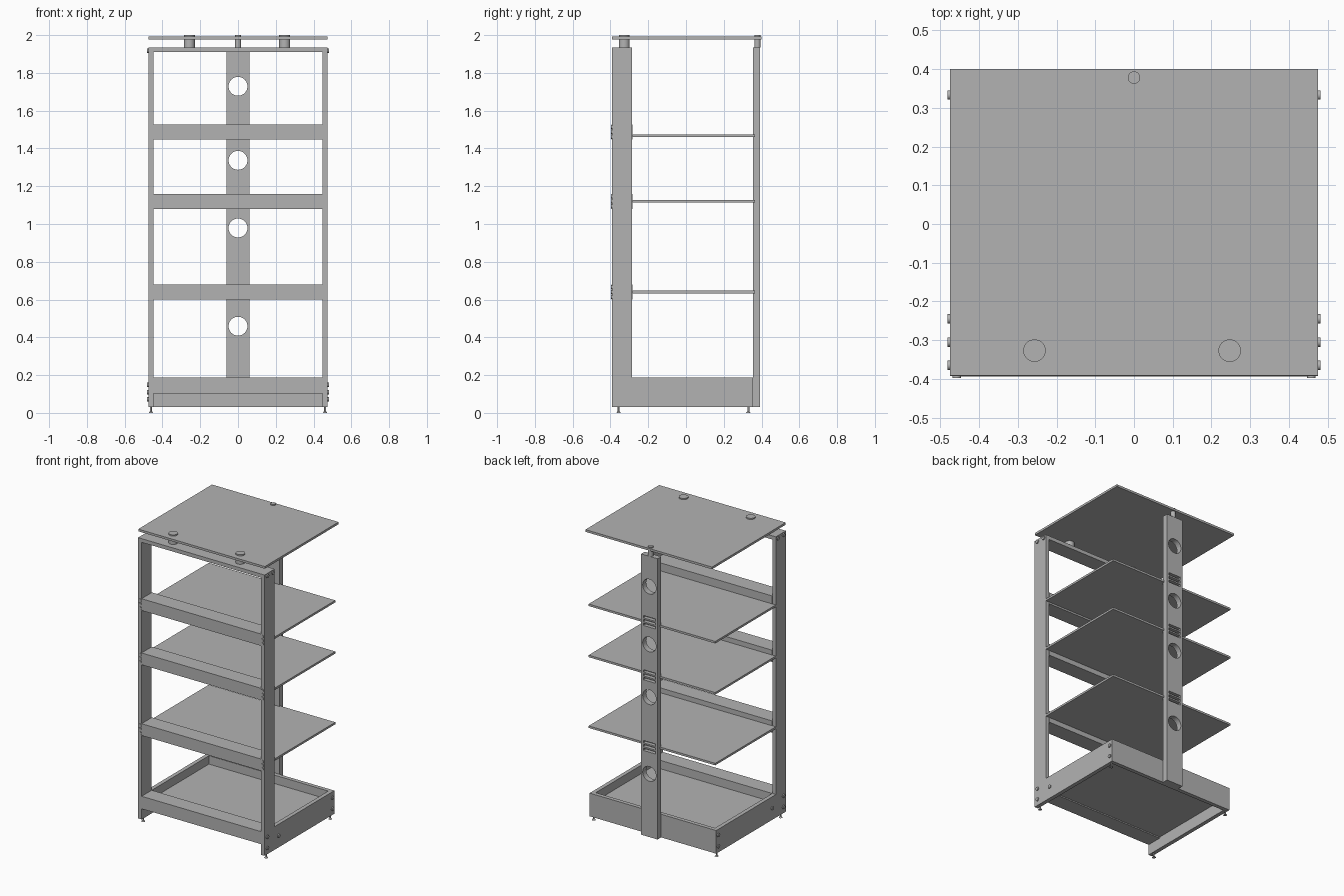
import bpy, bmesh
from mathutils import Matrix, Vector

cube = bpy.data.objects.get("Cube")
if cube:
    bpy.data.objects.remove(cube, do_unlink=True)

grey = bpy.data.materials.new("neutral_grey")
grey.use_nodes = True
colour = (0.45, 0.45, 0.45, 1)
grey.diffuse_color = colour
grey.node_tree.nodes["Principled BSDF"].inputs["Base Color"].default_value = colour


def finish(name, bm, smooth=False):
    bmesh.ops.recalc_face_normals(bm, faces=bm.faces)
    mesh = bpy.data.meshes.new(name)
    bm.to_mesh(mesh)
    bm.free()
    mesh.materials.append(grey)
    obj = bpy.data.objects.new(name, mesh)
    bpy.context.collection.objects.link(obj)
    if smooth:
        bpy.ops.object.select_all(action='DESELECT')
        obj.select_set(True)
        bpy.context.view_layer.objects.active = obj
        bpy.ops.object.shade_smooth_by_angle()
    return obj


def add_box(bm, x, y, z):
    """Box from (min, max) pairs."""
    lo, hi = Vector((x[0], y[0], z[0])), Vector((x[1], y[1], z[1]))
    bmesh.ops.create_cube(bm, size=1, matrix=Matrix.Translation((lo + hi) / 2)
                          @ Matrix.Diagonal((hi - lo).to_4d()))


def box(name, x, y, z):
    bm = bmesh.new()
    add_box(bm, x, y, z)
    return finish(name, bm)


def add_rod(bm, start, end, r1, r2=None, sides=24):
    a, b = Vector(start), Vector(end)
    turn = (b - a).to_track_quat('Z', 'Y').to_matrix().to_4x4()
    bmesh.ops.create_cone(bm, cap_ends=True, segments=sides, radius1=r1,
                          radius2=r1 if r2 is None else r2, depth=(b - a).length,
                          matrix=Matrix.Translation((a + b) / 2) @ turn)


HALF, INNER = 0.475, 0.448          # outer and inner half width
FRONT, POST_BACK = -0.393, -0.285   # depth of the front frame
BASE_BACK, COL_BACK = 0.355, 0.393
BOTTOM, BASE_TOP, FRAME_TOP = 0.03, 0.187, 1.935
LEVELS = {"upper": (1.488, 1.467), "middle": (1.12, 1.12), "lower": (0.64, 0.64)}

# L-shaped side panels: upright and base side in one piece
for side, s in (("left", 1), ("right", -1)):
    bm = bmesh.new()
    outline = [(FRONT, BOTTOM), (BASE_BACK, BOTTOM), (BASE_BACK, BASE_TOP),
               (POST_BACK, BASE_TOP), (POST_BACK, FRAME_TOP), (FRONT, FRAME_TOP)]
    face = bm.faces.new([bm.verts.new((s * INNER, y, z)) for y, z in outline])
    ext = bmesh.ops.extrude_face_region(bm, geom=[face])
    moved = [v for v in ext["geom"] if isinstance(v, bmesh.types.BMVert)]
    bmesh.ops.translate(bm, verts=moved, vec=(s * (HALF - INNER), 0, 0))
    finish(side + "_side_panel", bm)

# Base and frame crosspieces
width = (-INNER, INNER)
box("top_rail", width, (FRONT, POST_BACK), (FRAME_TOP - 0.025, FRAME_TOP))
box("base_front_rail", width, (FRONT, POST_BACK), (0.102, BASE_TOP))
box("base_back_rail", width, (BASE_BACK - 0.027, BASE_BACK), (BOTTOM, BASE_TOP))
box("base_floor", width, (POST_BACK, BASE_BACK - 0.027), (0.11, 0.13))

# Shelves with their front rails
for level, (rail_z, shelf_z) in LEVELS.items():
    box(level + "_shelf_rail", width, (FRONT - 0.001, POST_BACK + 0.002),
        (rail_z - 0.04, rail_z + 0.04))
    box(level + "_shelf", (-HALF, HALF), (POST_BACK + 0.001, 0.365),
        (shelf_z - 0.007, shelf_z + 0.007))

# Rear column with round cable holes and vent slots
column = box("rear_column", (-0.062, 0.062), (BASE_BACK, COL_BACK), (BOTTOM, FRAME_TOP))
bm = bmesh.new()
for z in (1.729, 1.337, 0.979, 0.459):
    add_rod(bm, (0, 0.3, z), (0, 0.5, z), 0.05, sides=40)
for rail_z, _ in LEVELS.values():
    for step in (-1, 0, 1):
        z = rail_z + step * 0.026
        add_box(bm, (-0.045, 0.045), (0.368, 0.5), (z - 0.008, z + 0.008))
cutter = finish("column_cutter", bm)
cutter.hide_render = True
mod = column.modifiers.new("holes", 'BOOLEAN')
mod.object = cutter
mod.solver = 'EXACT'
bpy.context.view_layer.objects.active = column
bpy.ops.object.modifier_apply(modifier=mod.name)
bpy.data.objects.remove(cutter, do_unlink=True)

# Top plate on three standoffs
box("top_plate", (-HALF, HALF), (FRONT + 0.002, 0.4), (1.977, 1.992))
for name, x, y, r in (("right_front_standoff", -0.257, -0.327, 0.029),
                      ("left_front_standoff", 0.247, -0.327, 0.029),
                      ("rear_standoff", 0, 0.378, 0.016)):
    bm = bmesh.new()
    add_rod(bm, (x, y, FRAME_TOP), (x, y, 2), r, sides=40)
    finish(name, bm, True)

# Bolts on the outer sides and on the front of the uprights
side_bolts = [(-0.365, 1.918), (-0.305, 1.918), (-0.365, 0.148), (-0.365, 0.072),
              (-0.245, 0.11), (0.333, 0.148), (0.333, 0.072)]
for side, s in (("left", 1), ("right", -1)):
    bm = bmesh.new()
    for y, z in side_bolts:
        add_rod(bm, (s * (HALF - 0.005), y, z), (s * (HALF + 0.007), y, z), 0.012)
    finish(side + "_side_bolts", bm, True)
    bm = bmesh.new()
    for rail_z, _ in LEVELS.values():
        for step in (-1, 0, 1):
            z = rail_z + step * 0.026
            add_rod(bm, (s * 0.458, FRONT + 0.005, z), (s * 0.458, FRONT - 0.005, z), 0.011)
    finish(side + "_front_bolts", bm, True)

    # Levelling feet
    bm = bmesh.new()
    for y in (-0.357, 0.33):
        x = s * 0.461
        add_rod(bm, (x, y, 0.006), (x, y, BOTTOM + 0.005), 0.005)
        add_rod(bm, (x, y, 0), (x, y, 0.008), 0.012, 0.006)
    finish(side + "_feet", bm, True)
